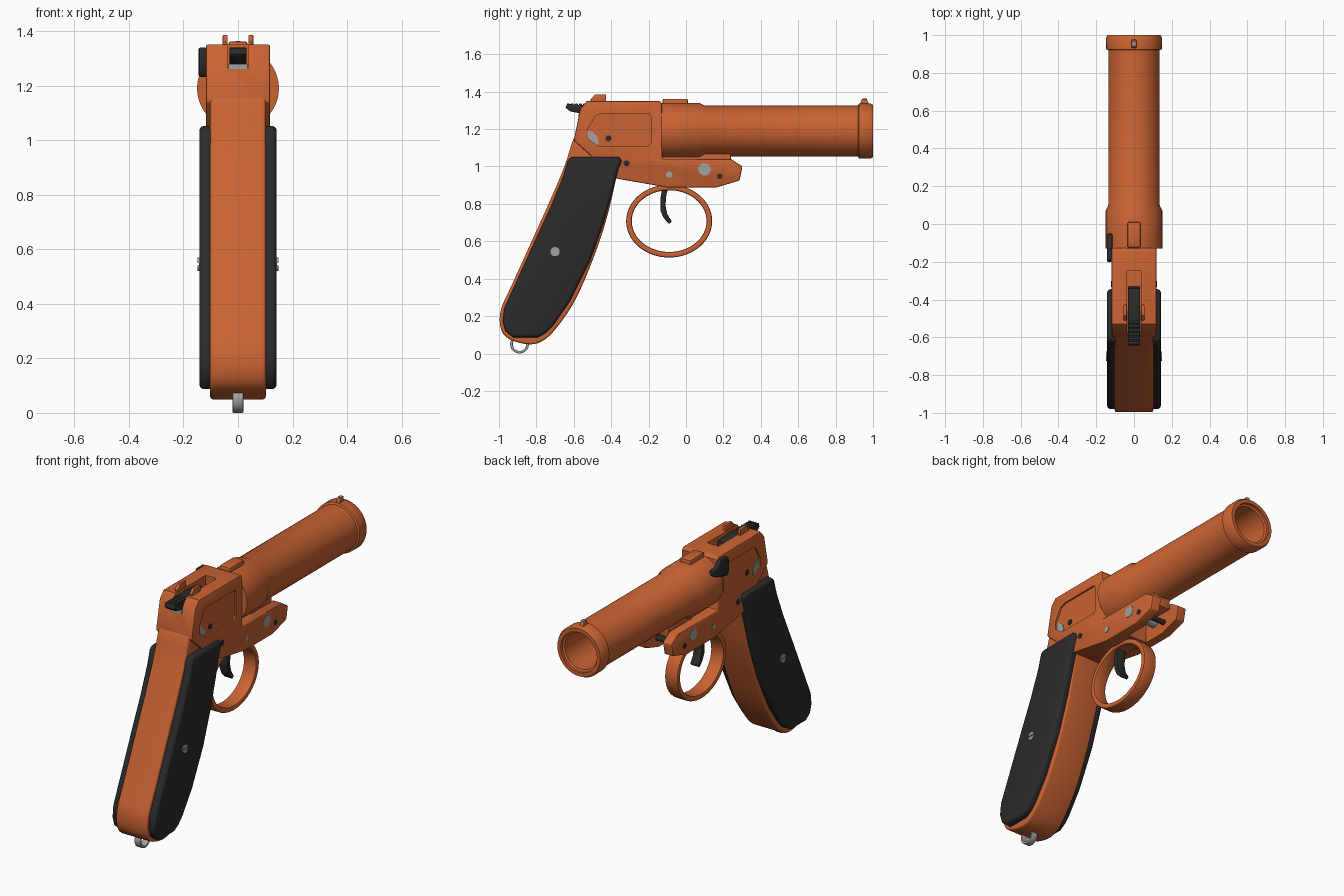
import bpy, bmesh, math
from mathutils import Matrix, Vector

if "Cube" in bpy.data.objects:
    bpy.data.objects.remove(bpy.data.objects["Cube"], do_unlink=True)


def material(name, colour):
    m = bpy.data.materials.new(name)
    m.use_nodes = True
    m.diffuse_color = (*colour, 1)
    m.node_tree.nodes["Principled BSDF"].inputs["Base Color"].default_value = (*colour, 1)
    return m


ORANGE = material("orange", (0.59, 0.125, 0.033))
BLACK = material("black", (0.024, 0.024, 0.025))
STEEL = material("steel", (0.36, 0.36, 0.36))


def finish(name, bm, mat, bevel=0, segments=2, cutters=()):
    """Turn a bmesh into a smooth-shaded object, with optional cuts and bevel."""
    bmesh.ops.recalc_face_normals(bm, faces=bm.faces)
    mesh = bpy.data.meshes.new(name)
    bm.to_mesh(mesh)
    bm.free()
    ob = bpy.data.objects.new(name, mesh)
    bpy.context.collection.objects.link(ob)
    mesh.materials.append(mat)
    bpy.ops.object.select_all(action="DESELECT")
    ob.select_set(True)
    bpy.context.view_layer.objects.active = ob
    if bevel:
        mod = ob.modifiers.new("edge", "BEVEL")
        mod.width, mod.segments = bevel, segments
        mod.limit_method, mod.angle_limit = "ANGLE", math.radians(50)
        bpy.ops.object.modifier_apply(modifier=mod.name)
    for cutter in cutters:
        mod = ob.modifiers.new("cut", "BOOLEAN")
        mod.operation, mod.solver, mod.object = "DIFFERENCE", "EXACT", cutter
        bpy.ops.object.modifier_apply(modifier=mod.name)
        bpy.data.objects.remove(cutter, do_unlink=True)
    bpy.ops.object.shade_smooth_by_angle(angle=math.radians(35))
    return ob


def prism(name, points, x0, x1, mat, **kw):
    """Extrude a side profile of (y, z) points from x0 to x1."""
    bm = bmesh.new()
    face = bm.faces.new([bm.verts.new((x0, y, z)) for y, z in points])
    new = bmesh.ops.extrude_face_region(bm, geom=[face])["geom"]
    bmesh.ops.translate(bm, vec=(x1 - x0, 0, 0),
                        verts=[v for v in new if isinstance(v, bmesh.types.BMVert)])
    return finish(name, bm, mat, **kw)


def box(name, x0, x1, y0, y1, z0, z1, mat, **kw):
    return prism(name, [(y0, z0), (y1, z0), (y1, z1), (y0, z1)], x0, x1, mat, **kw)


def pin(name, y, z, r, half, mat, x=0, **kw):
    """Cylinder lying across the model."""
    bm = bmesh.new()
    bmesh.ops.create_cone(bm, cap_ends=True, segments=24, radius1=r, radius2=r, depth=2 * half,
                          matrix=Matrix.Translation((x, y, z)) @ Matrix.Rotation(math.pi / 2, 4, "Y"))
    return finish(name, bm, mat, **kw)


def band(name, y, z, outer, inner, half, mat, bevel):
    """Flat elliptical ring in the side plane."""
    bm = bmesh.new()
    n = 64
    rings = []
    for (ry, rz), x in ((outer, -half), (outer, half), (inner, half), (inner, -half)):
        rings.append([bm.verts.new((x, y + ry * math.cos(math.tau * i / n),
                                    z + rz * math.sin(math.tau * i / n))) for i in range(n)])
    for k in range(4):
        a, b = rings[k], rings[(k + 1) % 4]
        for i in range(n):
            j = (i + 1) % n
            bm.faces.new((a[i], a[j], b[j], b[i]))
    return finish(name, bm, mat, bevel=bevel)


def curve(points, steps=4):
    """Closed smooth curve through the points."""
    p = [Vector(q) for q in points]
    out = []
    for i in range(len(p)):
        a, b, c, d = (p[(i + k) % len(p)] for k in (-1, 0, 1, 2))
        for s in range(steps):
            t = s / steps
            out.append(b + (c - a) * t / 2 + (2 * a - 5 * b + 4 * c - d) * t * t / 2
                       + (3 * b - a - 3 * c + d) * t ** 3 / 2)
    return [tuple(q) for q in out]


# Barrel with thick breech, muzzle ring and open bore
bm = bmesh.new()
outline = [(0, -.13), (.15, -.13), (.15, .07), (.136, .1), (.136, .92), (.147, .925),
           (.148, .985), (.14, 1), (.118, 1), (.118, .985), (.106, .98), (.106, 0), (0, 0)]
verts = [bm.verts.new((r, y, 1.19)) for r, y in outline]
edges = [bm.edges.new(pair) for pair in zip(verts, verts[1:])]
bmesh.ops.spin(bm, geom=verts + edges, cent=(0, 0, 1.19), axis=(0, 1, 0),
               angle=math.tau, steps=64, use_duplicate=False)
bmesh.ops.remove_doubles(bm, verts=bm.verts, dist=1e-4)
finish("barrel", bm, ORANGE)
box("breech_block", -.035, .035, -.125, .01, 1.3, 1.362, ORANGE, bevel=.008)
prism("front_sight", [(.925, 1.32), (.94, 1.36), (.965, 1.36), (.985, 1.32)],
      -.012, .012, ORANGE, bevel=.003)
box("front_sight_bead", -.01, .01, .945, .968, 1.34, 1.364, STEEL)
box("barrel_lug", -.055, .055, -.13, .24, 1.0, 1.07, ORANGE, bevel=.006)

# Receiver and hinge plates, with hammer slot, plate gap and side recesses
recess = [(-.47, 1.11), (-.205, 1.11), (-.185, 1.13), (-.185, 1.265), (-.2, 1.283),
          (-.45, 1.283), (-.485, 1.27), (-.525, 1.2), (-.525, 1.15)]
cutters = [box("hammer_slot", -.036, .036, -.8, -.25, 1.262, 1.5, ORANGE),
           box("hinge_gap", -.062, .062, .03, .4, .8, 1.2, ORANGE)]
for side in (-1, 1):
    cutters.append(prism("side_recess", recess, side * .108, side * .2, ORANGE))
receiver = [(-.60, 1.14), (-.565, 1.31), (-.53, 1.35), (-.14, 1.35), (-.128, 1.335), (-.128, 1.04),
            (.24, 1.04), (.302, 1.0), (.287, .925), (.16, .887), (-.1, .888), (-.37, .935),
            (-.5, 1.05)]
prism("receiver", receiver, -.118, .118, ORANGE, bevel=.007, cutters=cutters)

# Rear sight ears
for side in (-1, 1):
    prism("rear_sight", [(-.51, 1.34), (-.51, 1.36), (-.485, 1.385), (-.427, 1.385), (-.427, 1.34)],
          side * .038, side * .056, ORANGE, bevel=.003)

# Hammer with serrated spur
prism("hammer", [(-.645, 1.315), (-.635, 1.335), (-.56, 1.328), (-.45, 1.34), (-.34, 1.33),
                 (-.33, 1.255), (-.48, 1.265), (-.55, 1.28), (-.62, 1.295)],
      -.032, .032, BLACK, bevel=.005)
for i in range(6):
    pin("hammer_serration", -.63 + i * .022, 1.33, .008, .031, BLACK)
box("hammer_base", -.034, .034, -.575, -.46, 1.25, 1.28, STEEL)

# Release lever on the right side
prism("release_lever", [(-.2, 1.25), (-.185, 1.23), (-.13, 1.24), (-.055, 1.27), (-.05, 1.3),
                        (-.1, 1.31), (-.13, 1.34), (-.19, 1.34), (-.2, 1.32)],
      -.144, -.115, BLACK, bevel=.007)

# Pins running through the frame
for name, y, z, r, half, mat in (
        ("hinge_pin", .1, .985, .033, .12, STEEL), ("trigger_pin", -.09, .957, .017, .12, STEEL),
        ("latch_pin", .18, .948, .015, .121, BLACK), ("frame_pin", -.318, 1.017, .016, .122, BLACK),
        ("hammer_pin", -.415, 1.15, .016, .112, BLACK)):
    pin(name, y, z, r, half, mat)
for side in (-1, 1):
    prism("side_plate", [(-.523, 1.15), (-.523, 1.19), (-.5, 1.185), (-.475, 1.16),
                         (-.465, 1.13), (-.475, 1.114)], side * .1, side * .111, STEEL)

# Grip frame
grip = curve([(-.56, 1.16), (-.6, 1.15), (-.65, 1.0), (-.735, .8), (-.83, .59), (-.93, .37),
              (-.988, .24), (-.992, .14), (-.95, .08), (-.85, .05), (-.77, .065), (-.69, .14),
              (-.59, .29), (-.495, .51), (-.425, .72), (-.375, .93), (-.35, 1.05), (-.45, 1.14)])
prism("grip_frame", grip, -.102, .102, ORANGE, bevel=.028, segments=4)

# Black grip panels with screws
front_edge = [(-.36, .99), (-.395, .86), (-.44, .70), (-.515, .49), (-.62, .28), (-.71, .15)]
back_edge = [(-.972, .24), (-.915, .365), (-.815, .585), (-.72, .79), (-.655, .95)]
panel = ([(-.615, 1.052), (-.36, 1.052), (-.34, 1.035)] + front_edge
         + [(-.75, .11), (-.79, .087), (-.925, .087), (-.965, .12), (-.98, .17)]
         + back_edge + [(-.632, 1.03)])
for side in (-1, 1):
    prism("grip_panel", panel, side * .085, side * .142, BLACK, bevel=.018, segments=3)
    slot = box("slot", side * .143, side * .2, -.73, -.67, .541, .549, STEEL)
    pin("grip_screw", -.7, .545, .025, .008, STEEL, x=side * .14, cutters=[slot])

# Trigger, guard and lanyard ring
band("trigger_guard", -.09, .708, (.23, .195), (.2, .165), .042, ORANGE, .008)
prism("trigger", [(-.12, .92), (-.137, .83), (-.135, .76), (-.12, .725), (-.09, .692), (-.075, .705),
                  (-.1, .745), (-.11, .79), (-.105, .85), (-.085, .92)],
      -.028, .028, BLACK, bevel=.006)
band("lanyard_ring", -.89, .05, (.05, .05), (.036, .036), .02, STEEL, .004)
